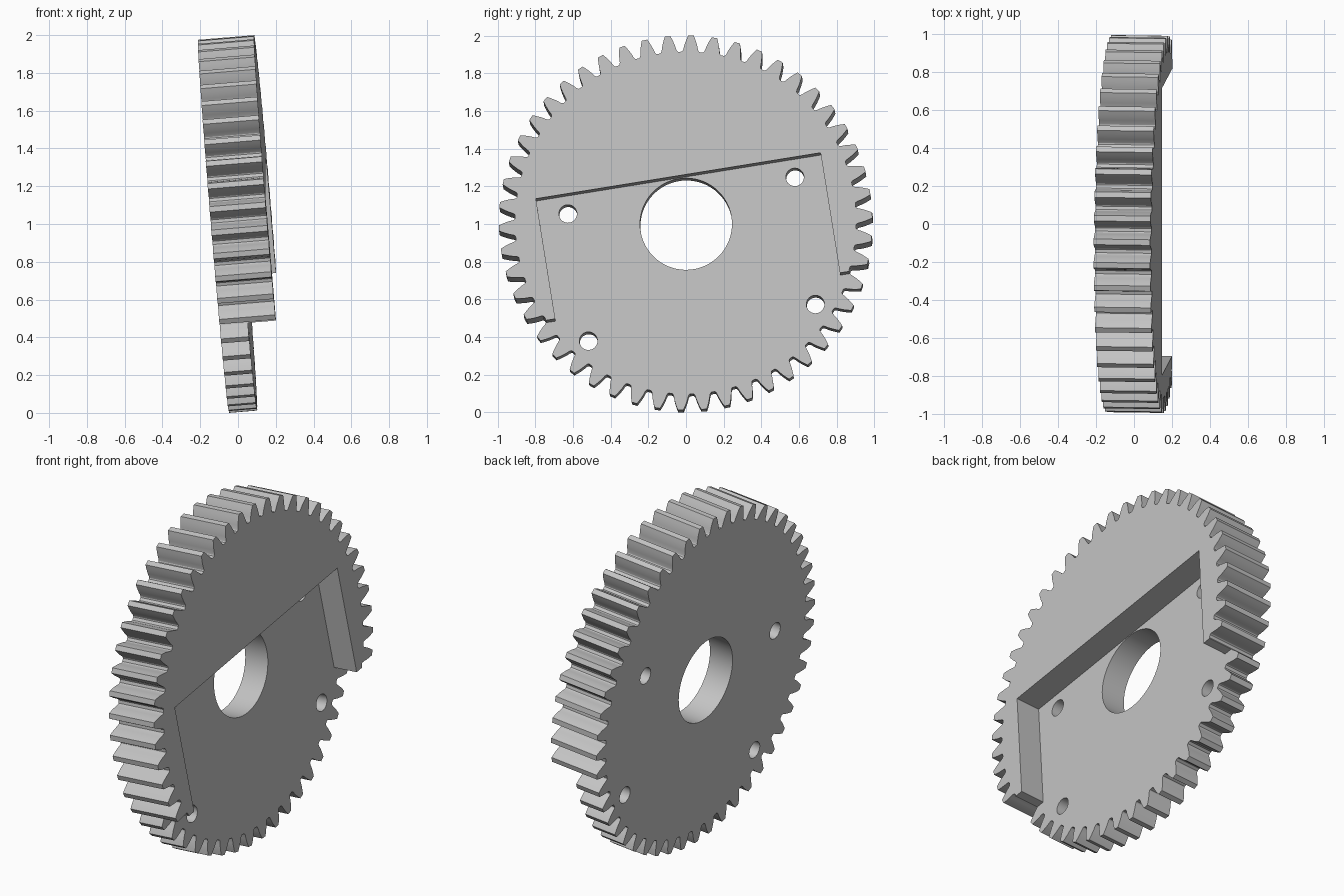
import bpy, bmesh, math
from mathutils import Matrix, Vector

cube = bpy.data.objects.get("Cube")
if cube:
    bpy.data.objects.remove(cube, do_unlink=True)

TEETH = 50
TIP = 0.991
MODULE = 2 * TIP / (TEETH + 2)
PITCH_R = MODULE * TEETH / 2
ROOT = PITCH_R - 1.25 * MODULE
HALF = 0.149          # half of the gear thickness
PRESSURE = math.radians(20)

steel = bpy.data.materials.new("plain grey")
steel.use_nodes = True
grey = (0.55, 0.55, 0.55, 1)
steel.diffuse_color = grey
steel.node_tree.nodes["Principled BSDF"].inputs["Base Color"].default_value = grey

# Gear plane: nearly facing +x, leaning slightly, turned about its own axis
normal = Vector((1, -0.014, 0.083)).normalized()
up = (Vector((0, 0, 1)) - normal * normal.z).normalized()
side = up.cross(normal)
frame = Matrix((side, up, normal)).transposed().to_4x4()
frame = Matrix.Translation((0.019, 0, 1)) @ frame @ Matrix.Rotation(math.radians(9.2), 4, 'Z')


def prism(name, outline, low, high):
    """Extrude a flat outline along the gear axis."""
    bm = bmesh.new()
    face = bm.faces.new([bm.verts.new((u, v, low)) for u, v in outline])
    top = bmesh.ops.extrude_face_region(bm, geom=[face])["geom"]
    bmesh.ops.translate(bm, vec=(0, 0, high - low),
                        verts=[g for g in top if isinstance(g, bmesh.types.BMVert)])
    bmesh.ops.recalc_face_normals(bm, faces=bm.faces)
    mesh = bpy.data.meshes.new(name)
    bm.to_mesh(mesh)
    bm.free()
    mesh.materials.append(steel)
    obj = bpy.data.objects.new(name, mesh)
    bpy.context.collection.objects.link(obj)
    obj.matrix_world = frame
    return obj


def circle(u, v, r, n):
    return [(u + r * math.cos(2 * math.pi * i / n), v + r * math.sin(2 * math.pi * i / n))
            for i in range(n)]


def involute(a):
    return math.tan(a) - a


def half_angle(r):
    """Half the angular tooth width at radius r."""
    base = PITCH_R * math.cos(PRESSURE)
    return math.pi / (2 * TEETH) + involute(PRESSURE) - involute(math.acos(base / r))


# Involute tooth outline with rounded roots, repeated around the rim
flank = [ROOT + 0.012 + (TIP - ROOT - 0.012) * i / 4 for i in range(5)]
right = [(ROOT, half_angle(ROOT) + 0.008), (ROOT + 0.004, half_angle(ROOT) + 0.002)]
right += [(r, half_angle(r)) for r in flank]
tooth = [(r, -a) for r, a in right] + [(r, a) for r, a in reversed(right)]
outline = []
for t in range(TEETH):
    centre = 2 * math.pi * t / TEETH
    outline += [(r * math.cos(centre + a), r * math.sin(centre + a)) for r, a in tooth]
gear = prism("gear_wheel", outline, -HALF, HALF)

# Stepped recess on the +x face, open at the bottom
left_half = [(-0.765, 0.248), (-0.765, -0.4), (-1.2, -0.4), (-1.2, -1.2)]
recess = left_half + [(-u, v) for u, v in reversed(left_half)]
cutters = [prism("recess_cutter", recess, 0, 0.5)]

# Centre bore and four bolt holes
cutters.append(prism("bore_cutter", circle(0, 0, 0.244, 96), -0.5, 0.5))
for u in (-0.61, 0.61):
    for v in (0.154, -0.532):
        cutters.append(prism("bolt_hole_cutter", circle(u, v, 0.048, 32), -0.5, 0.5))

bpy.context.view_layer.update()
bpy.ops.object.select_all(action='DESELECT')
gear.select_set(True)
bpy.context.view_layer.objects.active = gear
for cutter in cutters:
    mod = gear.modifiers.new("cut", 'BOOLEAN')
    mod.operation = 'DIFFERENCE'
    mod.solver = 'EXACT'
    mod.object = cutter
    cutter.hide_render = True
    bpy.ops.object.modifier_apply(modifier=mod.name)
for cutter in cutters:
    bpy.data.objects.remove(cutter, do_unlink=True)

bpy.ops.object.shade_smooth_by_angle(angle=math.radians(25))
